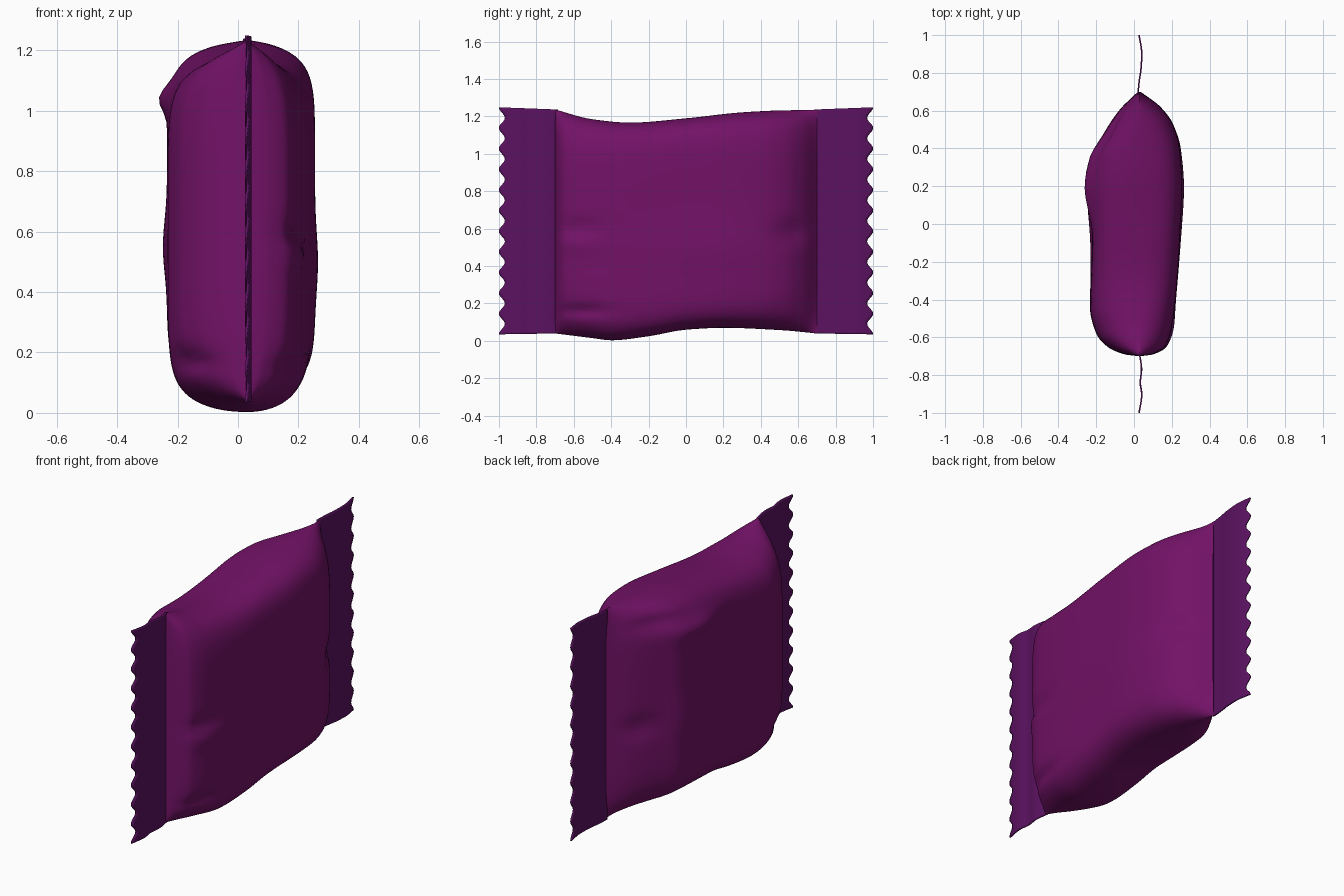
import bpy, bmesh, math
from math import sin, cos, pi, exp

if "Cube" in bpy.data.objects:
    bpy.data.objects.remove(bpy.data.objects["Cube"])


def curve(pts, t):
    """Smooth (monotone-ish) interpolation through (t, value) points."""
    n = len(pts)
    i = max(0, min(n - 2, sum(1 for p in pts if p[0] <= t) - 1))

    def slope(k):
        if k == 0 or k == n - 1:
            a, b = (0, 1) if k == 0 else (n - 2, n - 1)
            return (pts[b][1] - pts[a][1]) / (pts[b][0] - pts[a][0])
        d0 = (pts[k][1] - pts[k - 1][1]) / (pts[k][0] - pts[k - 1][0])
        d1 = (pts[k + 1][1] - pts[k][1]) / (pts[k + 1][0] - pts[k][0])
        return 0 if d0 * d1 <= 0 else 2 * d0 * d1 / (d0 + d1)

    (t0, v0), (t1, v1) = pts[i], pts[i + 1]
    h = t1 - t0
    u = (t - t0) / h
    return (v0 * (1 + 2 * u) * (1 - u) ** 2 + slope(i) * h * u * (1 - u) ** 2
            + v1 * u * u * (3 - 2 * u) + slope(i + 1) * h * u * u * (u - 1))


def material(name, rgb):
    m = bpy.data.materials.new(name)
    m.diffuse_color = (*rgb, 1)
    m.use_nodes = True
    m.node_tree.nodes["Principled BSDF"].inputs["Base Color"].default_value = m.diffuse_color
    return m


def make(name, verts, faces, mat, angle):
    me = bpy.data.meshes.new(name)
    me.from_pydata(verts, [], faces)
    bm = bmesh.new()
    bm.from_mesh(me)
    bmesh.ops.remove_doubles(bm, verts=bm.verts, dist=1e-5)
    bmesh.ops.recalc_face_normals(bm, faces=bm.faces)
    bm.to_mesh(me)
    bm.free()
    ob = bpy.data.objects.new(name, me)
    bpy.context.collection.objects.link(ob)
    me.materials.append(mat)
    bpy.ops.object.select_all(action='DESELECT')
    bpy.context.view_layer.objects.active = ob
    ob.select_set(True)
    bpy.ops.object.shade_smooth_by_angle(angle=math.radians(angle))
    return ob


body_mat = material("wrapper_purple", (0.17, 0.006, 0.135))
fin_mat = material("seal_violet", (0.105, 0.006, 0.12))

# Outlines of the pillow along y: right and left sides, top and bottom
XC = 0.03
right = [(-.7, .035), (-.69, .1), (-.65, .165), (-.55, .2), (-.3, .23), (0, .247),
         (.2, .255), (.4, .243), (.53, .205), (.62, .14), (.7, .035)]
left = [(-.7, .025), (-.69, -.05), (-.65, -.14), (-.58, -.2), (-.45, -.232), (-.08, -.222),
        (.2, -.235), (.35, -.225), (.47, -.165), (.6, -.08), (.7, .02)]
top = [(-.7, 1.237), (-.5, 1.185), (-.3, 1.167), (0, 1.19), (.3, 1.222), (.5, 1.232), (.7, 1.235)]
bottom = [(-.7, .04), (-.5, .015), (-.4, .003), (-.2, .025), (0, .06), (.2, .07), (.5, .058), (.7, .04)]

# Local creases and bulges: side, y, z, size in y, size in z, amount outward
bumps = [(-1, .2, 1.04, .17, .05, .032), (-1, .1, .55, .3, .12, .015),
         (1, .15, .5, .3, .13, .01), (1, -.58, .6, .12, .035, -.022),
         (1, -.58, .52, .12, .05, .012), (1, .58, .58, .1, .06, -.03),
         (-1, .58, .55, .1, .06, -.025), (1, -.55, .16, .14, .03, -.022),
         (-1, -.6, .17, .1, .035, -.03), (-1, .45, 1.12, .15, .04, -.02)]

# Pillow body: superellipse sections lofted from seal to seal
RINGS, N = 72, 72
verts, faces = [], []
for r in range(RINGS + 1):
    y = .7 * sin(pi / 2 * sin(pi / 2 * (2 * r / RINGS - 1)))
    z0, z1 = curve(bottom, y), curve(top, y)
    k = 1 - abs(y / .7) ** 2.2
    p, q = 5 + 4 * k, 1.25 + 1.25 * k
    for side in (1, -1):
        w = abs(curve(right if side > 0 else left, y) - XC)
        for j in range(N):
            s = side * sin(pi / 2 * sin(pi / 2 * (2 * j / N - 1)))
            z = (z0 + z1) / 2 + s * (z1 - z0) / 2
            f = max(0, 1 - abs(s) ** p) ** (1 / q)
            b = sum(a * exp(-((y - by) / sy) ** 2 - ((z - bz) / sz) ** 2)
                    for sd, by, bz, sy, sz, a in bumps if sd == side)
            fade = min(1, w / .15) * min(1, f * 1.5)
            verts.append((XC + side * (w * f + b * fade), y, z))
M = 2 * N
for r in range(RINGS):
    for j in range(M):
        a, b = r * M + j, r * M + (j + 1) % M
        faces.append((a, b, b + M, a + M))
faces += [tuple(range(M)), tuple(range(RINGS * M, RINGS * M + M))]
make("wrapper_body", verts, faces, body_mat, 50)


# Crimped end seals: thin wavy strips with a toothed outer edge
def seal(name, sign, wave):
    rows, cols, teeth = 132, 16, 11
    vs, fs = [], []
    for i in range(rows + 1):
        u = i / rows
        outer = .984 + .016 * cos(2 * pi * teeth * u)
        for j in range(cols + 1):
            d = .685 + (outer - .685) * j / cols
            g = (d - .685) / .315
            lo, hi = .04 - .005 * g, 1.237 + .012 * g
            vs.append((curve(wave, d), sign * d, lo + (hi - lo) * u))
    for i in range(rows):
        for j in range(cols):
            a = i * (cols + 1) + j
            fs.append((a, a + 1, a + cols + 2, a + cols + 1))
    ob = make(name, vs, fs, fin_mat, 40)
    mod = ob.modifiers.new("thickness", 'SOLIDIFY')
    mod.thickness = .008
    mod.offset = 0


seal("front_seal", -1, [(.68, .028), (.77, .04), (.84, .033), (.9, .041), (1.01, .025)])
seal("back_seal", 1, [(.68, .02), (.76, .028), (.82, .037), (.9, .041), (1.01, .025)])
